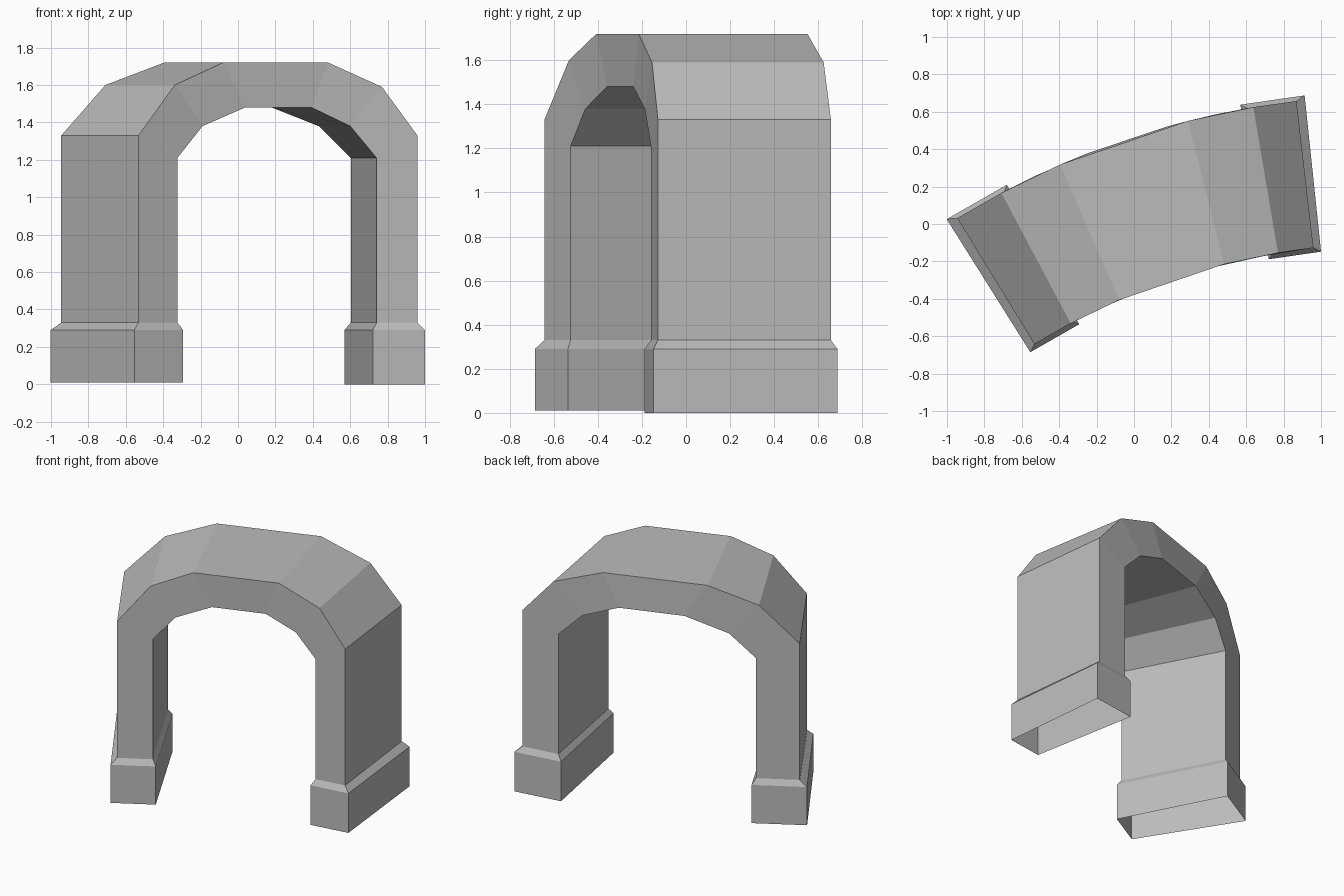
import bpy
import bmesh
from math import radians, cos, sin
from mathutils import Vector

cube = bpy.data.objects.get("Cube")
if cube:
    bpy.data.objects.remove(cube, do_unlink=True)

# The arch is bent in plan around this point
BEND_CENTRE = Vector((1.38, -3.763))
MID_ANGLE = 109.05
WALL = (3.66, 4.45)      # front and back radius of the arch
PLINTH = (3.635, 4.475)  # front and back radius of the footings


def bend(angle, radius, z):
    a = radians(MID_ANGLE + angle)
    return (BEND_CENTRE.x + radius * cos(a), BEND_CENTRE.y + radius * sin(a), z)


def stone_material():
    mat = bpy.data.materials.new("grey stone")
    mat.use_nodes = True
    colour = (0.5, 0.5, 0.5, 1)
    mat.diffuse_color = colour
    mat.node_tree.nodes["Principled BSDF"].inputs["Base Color"].default_value = colour
    return mat


def sweep(name, stations, material):
    """Join four-cornered cross-sections into an open-ended tube."""
    bm = bmesh.new()
    rings = []
    for (outer, outer_z), (inner, inner_z), (front, back) in stations:
        corners = ((outer, front, outer_z), (outer, back, outer_z),
                   (inner, back, inner_z), (inner, front, inner_z))
        rings.append([bm.verts.new(bend(*c)) for c in corners])
    for a, b in zip(rings, rings[1:]):
        for i in range(4):
            j = (i + 1) % 4
            bm.faces.new((a[i], a[j], b[j], b[i]))
    bmesh.ops.recalc_face_normals(bm, faces=bm.faces)
    mesh = bpy.data.meshes.new(name)
    bm.to_mesh(mesh)
    bm.free()
    mesh.materials.append(material)
    obj = bpy.data.objects.new(name, mesh)
    bpy.context.collection.objects.link(obj)
    return obj


stone = stone_material()

# Arch with its two legs: (bend angle, height) along outside and inside
outside = [(12.45, 0.33), (12.45, 1.33), (8.95, 1.6), (4.45, 1.72),
           (-4.85, 1.72), (-9.45, 1.59), (-12.45, 1.33), (-12.45, 0.33)]
inside = [(8.7, 0.33), (8.7, 1.21), (6.35, 1.38), (2.45, 1.48),
          (-3.4, 1.48), (-6.75, 1.38), (-9, 1.21), (-9, 0.33)]
sweep("arch", [(o, i, WALL) for o, i in zip(outside, inside)], stone)

# Footings: straight sides and a sloped top edge, hollow underneath
for name, leg, foot, base in (("right_footing", (12.45, 8.7), (13.1, 8.35), 0.01),
                              ("left_footing", (-12.45, -9), (-13.05, -8.6), 0)):
    levels = [(foot, base, PLINTH), (foot, 0.29, PLINTH), (leg, 0.33, WALL)]
    sweep(name, [((o, z), (i, z), depth) for (o, i), z, depth in levels], stone)
